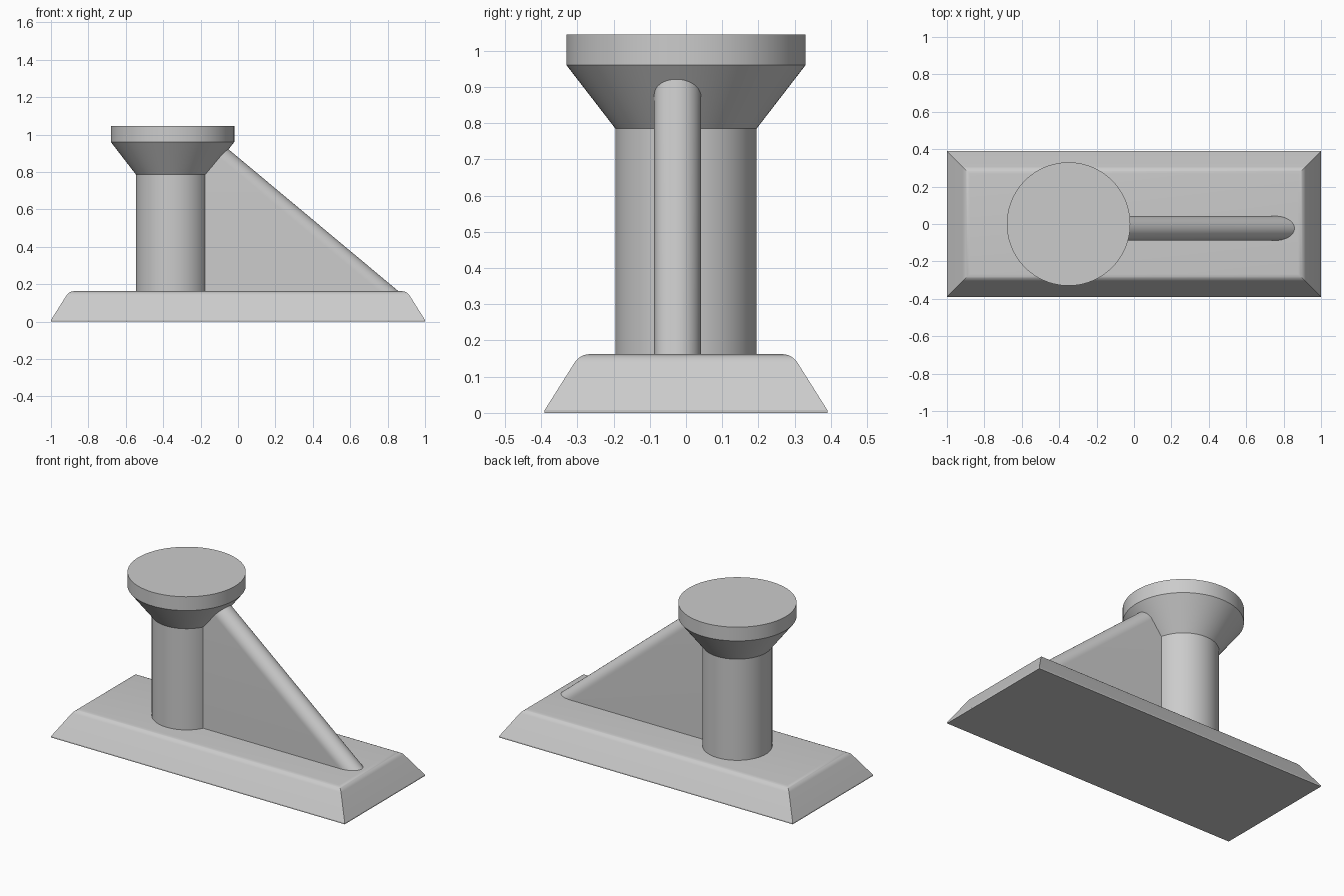
import bpy, bmesh, math

cube = bpy.data.objects.get("Cube")
if cube:
    bpy.data.objects.remove(cube, do_unlink=True)

grey = bpy.data.materials.new("plain grey")
grey.use_nodes = True
colour = (0.6, 0.6, 0.6, 1)
grey.diffuse_color = colour
next(n for n in grey.node_tree.nodes if n.type == 'BSDF_PRINCIPLED').inputs["Base Color"].default_value = colour


def loft(bm, rings):
    """Join closed point rings into a capped solid."""
    loops = [[bm.verts.new(p) for p in ring] for ring in rings]
    for a, b in zip(loops, loops[1:]):
        for i in range(len(a)):
            j = (i + 1) % len(a)
            bm.faces.new((a[i], a[j], b[j], b[i]))
    bm.faces.new(loops[0][::-1])
    bm.faces.new(loops[-1])
    bmesh.ops.recalc_face_normals(bm, faces=bm.faces)
    return loops


def finish(bm, name):
    mesh = bpy.data.meshes.new(name)
    bm.to_mesh(mesh)
    bm.free()
    mesh.materials.append(grey)
    obj = bpy.data.objects.new(name, mesh)
    bpy.context.collection.objects.link(obj)
    bpy.ops.object.select_all(action='DESELECT')
    obj.select_set(True)
    bpy.context.view_layer.objects.active = obj
    bpy.ops.object.shade_smooth_by_angle(angle=math.radians(30))


# Base: sloped plinth with a thin lip and rounded upper rim
def rectangle(inset, z):
    x, y = 1 - inset, 0.39 - inset
    return [(-x, -y, z), (x, -y, z), (x, y, z), (-x, y, z)]


TOP = 0.162
bm = bmesh.new()
loops = loft(bm, [rectangle(0, 0), rectangle(0, 0.008), rectangle(0.097, TOP)])
rim = [e for e in bm.edges if all(v in loops[-1] for v in e.verts)]
bmesh.ops.bevel(bm, geom=rim, offset=0.025, segments=6, profile=0.5, affect='EDGES')
finish(bm, "base")


# Column: post, flared neck and flat round head
def circle(r, z, n=96):
    return [(-0.35 + r * math.cos(2 * math.pi * i / n),
             r * math.sin(2 * math.pi * i / n), z) for i in range(n)]


bm = bmesh.new()
profile = [(0.195, 0.15), (0.195, 0.785), (0.33, 0.96), (0.33, 1.045)]
loft(bm, [circle(r, z) for r, z in profile])
finish(bm, "column")

# Brace: sloping web with a fully rounded upper edge
SLOPE, HALF = 0.835, 0.065
drop = HALF * math.hypot(1, SLOPE)


def brace_section(x, n=24):
    crest = TOP + SLOPE * (0.858 - x)
    arc = [(x, -0.023 + HALF * math.cos(math.pi * i / n),
            crest - drop + drop * math.sin(math.pi * i / n)) for i in range(n + 1)]
    return arc + [(x, -0.023 - HALF, 0.03), (x, -0.023 + HALF, 0.03)]


bm = bmesh.new()
loft(bm, [brace_section(-0.19), brace_section(0.9)])
finish(bm, "brace")
